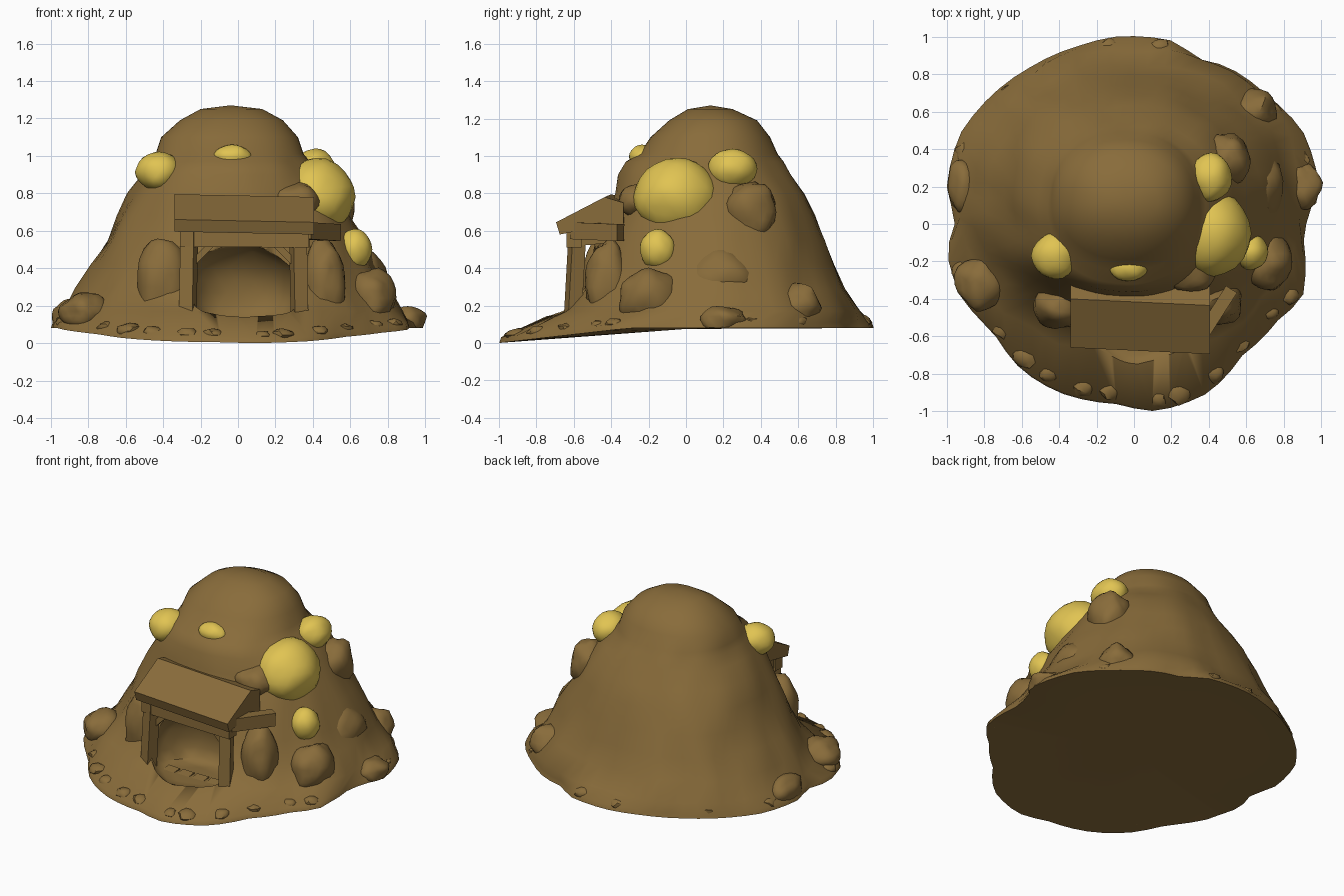
import bpy, bmesh, math, random
from mathutils import Vector, Matrix, noise

if "Cube" in bpy.data.objects:
    bpy.data.objects.remove(bpy.data.objects["Cube"])

random.seed(4)


def material(name, col):
    m = bpy.data.materials.new(name)
    m.diffuse_color = (*col, 1)
    m.use_nodes = True
    m.node_tree.nodes["Principled BSDF"].inputs["Base Color"].default_value = m.diffuse_color
    return m


EARTH = material("earth brown", (0.25, 0.15, 0.043))
GOLD = material("gold", (0.75, 0.55, 0.085))


def finish(name, bm, mat, angle=40):
    bmesh.ops.recalc_face_normals(bm, faces=bm.faces)
    me = bpy.data.meshes.new(name)
    bm.to_mesh(me)
    bm.free()
    ob = bpy.data.objects.new(name, me)
    bpy.context.collection.objects.link(ob)
    me.materials.append(mat)
    bpy.ops.object.select_all(action='DESELECT')
    ob.select_set(True)
    bpy.context.view_layer.objects.active = ob
    bpy.ops.object.shade_smooth_by_angle(angle=math.radians(angle))
    return ob


def lump(name, pos, rad, mat, rough=0.12, sub=2, floor=None):
    """Rounded, slightly uneven boulder."""
    bm = bmesh.new()
    bmesh.ops.create_icosphere(bm, subdivisions=sub, radius=1)
    for v in bm.verts:
        k = 1 + rough * noise.noise(v.co * 1.5 + Vector(pos) * 9)
        v.co = Vector(pos) + Vector(c * k * r for c, r in zip(v.co, rad))
        if floor is not None:
            v.co.z = max(v.co.z, floor)
    return finish(name, bm, mat)


def beam(name, a, b, w, d):
    """Rectangular timber between two points."""
    a, b = Vector(a), Vector(b)
    bm = bmesh.new()
    bmesh.ops.create_cube(bm, size=1)
    q = (b - a).to_track_quat('Z', 'Y').to_matrix().to_4x4()
    s = Matrix.Diagonal((w, d, (b - a).length, 1))
    bm.transform(Matrix.Translation((a + b) / 2) @ q @ s)
    return finish(name, bm, EARTH, 30)


# Ground outline seen from above
OUTLINE = [(0.95, 0.1), (0.99, 0.2), (0.9, 0.5), (0.72, 0.68), (0.5, 0.84), (0.35, 0.88),
           (0.2, 0.98), (-0.1, 1.0), (-0.3, 0.95), (-0.55, 0.84), (-0.93, 0.48), (-1, 0.2),
           (-0.95, 0.02), (-1, -0.15), (-0.93, -0.38), (-0.75, -0.58), (-0.6, -0.78),
           (-0.4, -0.9), (-0.1, -0.96), (0.12, -1.0), (0.4, -0.9), (0.58, -0.7),
           (0.78, -0.5), (0.9, -0.4), (0.9, -0.05)]
polar = sorted((math.atan2(y, x) % math.tau, math.hypot(x, y)) for x, y in OUTLINE)
polar = [(polar[-1][0] - math.tau, polar[-1][1])] + polar + [(polar[0][0] + math.tau, polar[0][1])]


def outline(t):
    t %= math.tau
    for (a, r), (b, s) in zip(polar, polar[1:]):
        if a <= t <= b:
            k = r + (s - r) * (t - a) / (b - a)
            return Vector((k * math.cos(t), k * math.sin(t), 0))


def ground(y):
    return 0.08 if y > -0.3 else 0.08 * max(0, (y + 1) / 0.7)


# Mound: stacked rings of height, left, right, front, back
RINGS = [(0.17, -0.93, 0.89, -0.68, 0.94), (0.29, -0.86, 0.81, -0.57, 0.85),
         (0.42, -0.78, 0.74, -0.52, 0.80), (0.55, -0.71, 0.67, -0.47, 0.75),
         (0.68, -0.65, 0.59, -0.42, 0.69), (0.80, -0.58, 0.52, -0.38, 0.63),
         (0.90, -0.51, 0.45, -0.36, 0.56), (0.97, -0.46, 0.38, -0.32, 0.52),
         (1.01, -0.44, 0.35, -0.25, 0.49), (1.10, -0.41, 0.32, -0.19, 0.45),
         (1.19, -0.31, 0.24, -0.09, 0.38), (1.25, -0.2, 0.13, 0.01, 0.25)]
N = 64
bm = bmesh.new()
loops = []
for lift, k in ((0, 1), (0.03, 0.99)):
    loop = []
    for i in range(N):
        p = outline(math.tau * i / N) * k
        p.z = ground(p.y) + lift
        loop.append(bm.verts.new(p))
    loops.append(loop)
for z, l, r, f, b in RINGS:
    loop = []
    for i in range(N):
        t = math.tau * i / N
        c, s = math.cos(t), math.sin(t)
        x = math.copysign(abs(c) ** 0.92, c) * (r - l) / 2
        y = math.copysign(abs(s) ** 0.92, s) * (b - f) / 2
        n = 1 + 0.05 * noise.noise(Vector((x * 5, y * 5, z * 3))) * (z < 1)
        loop.append(bm.verts.new((x * n + (l + r) / 2, y * n + (f + b) / 2, z)))
    loops.append(loop)
for lo, hi in zip(loops, loops[1:]):
    for i in range(N):
        j = (i + 1) % N
        bm.faces.new((lo[i], lo[j], hi[j], hi[i]))
for loop, tip in ((loops[0], (0, 0, 0.075)), (loops[-1], (-0.04, 0.13, 1.27))):
    v = bm.verts.new(tip)
    for i in range(N):
        bm.faces.new((loop[i], loop[(i + 1) % N], v))
mound = finish("mound", bm, EARTH, 50)

# Cave mouth cut into the front
cutter = lump("cave_cutter", (0.03, -0.53, 0.27), (0.3, 0.25, 0.26), EARTH, 0.1, 3, 0.12)
cutter.hide_render = True
cutter.hide_viewport = True
mod = mound.modifiers.new("cave", 'BOOLEAN')
mod.object = cutter
mod.solver = 'EXACT'

# Rocks along the rim
for i in range(30):
    p = outline(math.tau * i / 30 + random.uniform(-0.06, 0.06)) * 0.93
    r = random.uniform(0.04, 0.065)
    g = ground(p.y)
    lump("rim_rock", (p.x, p.y, g + 0.03), (r * 1.1, r * 1.1, r * 0.7), EARTH, 0.3, 2, g)

# Larger bulges on the slopes
for pos, rad in [((0.66, 0.2, 0.33), (0.14, 0.2, 0.17)), ((-0.91, 0.2, 0.13), (0.09, 0.15, 0.1)),
                 ((0.9, 0.2, 0.12), (0.1, 0.12, 0.08)), ((-0.82, -0.32, 0.17), (0.13, 0.14, 0.1)),
                 ((0.72, -0.2, 0.24), (0.12, 0.16, 0.16)), ((0.5, 0.35, 0.7), (0.12, 0.14, 0.17)),
                 ((0.64, 0.6, 0.2), (0.12, 0.12, 0.12)), ((0.46, -0.42, 0.3), (0.12, 0.12, 0.24)),
                 ((-0.4, -0.44, 0.3), (0.14, 0.12, 0.26)), ((0.3, -0.24, 0.76), (0.14, 0.12, 0.1))]:
    lump("slope_bulge", pos, rad, EARTH, 0.2, 3, ground(pos[1]))

# Gold nuggets
for pos, rad in [((0.42, -0.05, 0.78), (0.205, 0.23, 0.2)), ((0.41, 0.25, 0.93), (0.11, 0.13, 0.11)),
                 ((0.625, -0.15, 0.5), (0.09, 0.095, 0.11)), ((-0.42, -0.17, 0.915), (0.125, 0.125, 0.105)),
                 ((-0.03, -0.235, 0.995), (0.1, 0.07, 0.065))]:
    lump("gold_nugget", pos, rad, GOLD, 0.08, 3)

# Porch roof: side profile swept across the entrance
PROFILE = [(-0.69, 0.655), (-0.43, 0.79), (-0.33, 0.76), (-0.33, 0.6), (-0.42, 0.64), (-0.67, 0.59)]
bm = bmesh.new()
ends = []
for x, dy, dz in ((-0.34, 0.03, 0.005), (0.405, -0.005, -0.01)):
    ends.append([bm.verts.new((x, y + dy, z + dz)) for y, z in PROFILE])
    bm.faces.new(ends[-1])
for i in range(6):
    j = (i + 1) % 6
    bm.faces.new((ends[0][i], ends[0][j], ends[1][j], ends[1][i]))
finish("porch_roof", bm, EARTH, 30)

# Timber frame
for x, s in ((-0.26, 1), (0.32, -1)):
    beam("porch_post", (x - 0.01 * s, -0.61, 0.06), (x, -0.58, 0.6), 0.075, 0.075)
    beam("porch_brace", (x, -0.57, 0.41), (x + 0.12 * s, -0.57, 0.53), 0.035, 0.035)
    beam("side_rail", (x, -0.61, 0.56), (x, -0.32, 0.59), 0.07, 0.09)
beam("porch_lintel", (-0.31, -0.585, 0.555), (0.38, -0.6, 0.55), 0.08, 0.08)
beam("side_rafter", (0.36, -0.6, 0.6), (0.52, -0.35, 0.59), 0.07, 0.09)

# Floor planks leading out of the cave
for i in range(4):
    x = -0.14 + i * 0.11
    beam("floor_plank", (x, -0.5, 0.115), (x - 0.03 + 0.02 * i, -0.86, 0.055), 0.09, 0.03)
